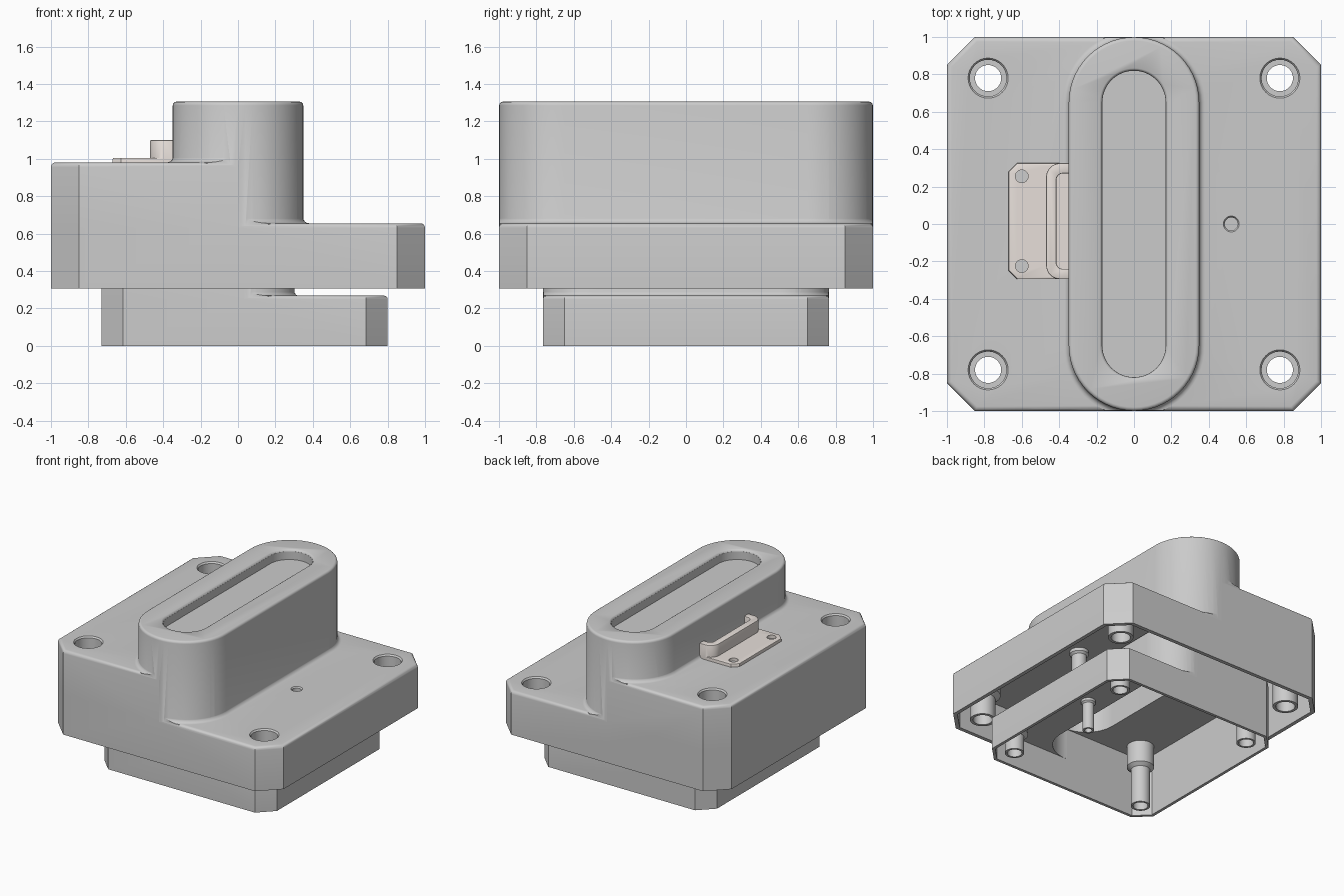
import bpy, bmesh
from math import sin, cos, pi

if "Cube" in bpy.data.objects:
    bpy.data.objects.remove(bpy.data.objects["Cube"])

T = 0.03                                  # wall thickness
H_RIGHT, H_LEFT, H_TOWER = 0.35, 0.675, 1.0


# ---------- outlines, each shrunk inward by d ----------
def octagon(d):
    h, c = 1 - d, 0.15 - 0.586 * d
    k = h - c
    return [(h, -k), (h, k), (k, h), (-k, h), (-h, k), (-h, -k), (-k, -h), (k, -h)]


def half_octagon(end):
    def outline(d):
        h, c = 1 - d, 0.15 - 0.586 * d
        k = h - c
        return [(end, -h), (end, h), (-k, h), (-h, k), (-h, -k), (-k, -h)]
    return outline


def stadium(radius, n=28):
    def outline(d):
        r = radius - d
        top = [(r * cos(pi * i / n), 0.65 + r * sin(pi * i / n)) for i in range(n + 1)]
        return top + [(-x, -y) for x, y in top]
    return outline


def circle(x, y, r, n=32):
    return lambda d: [(x + (r - d) * cos(2 * pi * i / n), y + (r - d) * sin(2 * pi * i / n)) for i in range(n)]


# ---------- helpers ----------
def loft(name, outline, profile):
    """Stack the outline at each (inset, z) of the profile and cap both ends."""
    bm = bmesh.new()
    rings = [[bm.verts.new((x, y, z)) for x, y in outline(d)] for d, z in profile]
    for a, b in zip(rings, rings[1:]):
        for i in range(len(a)):
            j = (i + 1) % len(a)
            bm.faces.new((a[i], a[j], b[j], b[i]))
    bm.faces.new(rings[0][::-1])
    bm.faces.new(rings[-1])
    bmesh.ops.recalc_face_normals(bm, faces=bm.faces)
    mesh = bpy.data.meshes.new(name)
    bm.to_mesh(mesh)
    bm.free()
    obj = bpy.data.objects.new(name, mesh)
    bpy.context.collection.objects.link(obj)
    return obj


def rounded(z0, z1, r=0.025, n=4):
    return [(0, z0)] + [(r - r * cos(pi / 2 * i / n), z1 - r + r * sin(pi / 2 * i / n)) for i in range(n + 1)]


def inset(z0, z1, d):
    return [(d, z0), (d, z1)]


def apply_modifiers(obj):
    dg = bpy.context.evaluated_depsgraph_get()
    mesh = bpy.data.meshes.new_from_object(obj.evaluated_get(dg))
    obj.modifiers.clear()
    obj.data = mesh


def boolean(obj, tool, op):
    tool.hide_render = True
    m = obj.modifiers.new("bool", 'BOOLEAN')
    m.operation, m.object, m.solver = op, tool, 'EXACT'
    apply_modifiers(obj)
    bpy.data.objects.remove(tool)


def smooth(obj):
    bpy.ops.object.select_all(action='DESELECT')
    obj.select_set(True)
    bpy.context.view_layer.objects.active = obj
    bpy.ops.object.shade_smooth_by_angle(angle=0.6)


# ---------- stepped housing with long rounded tower ----------
housing = loft("outer_housing", octagon, rounded(0, H_RIGHT))
boolean(housing, loft("left_block", half_octagon(0), rounded(0.02, H_LEFT)), 'UNION')
boolean(housing, loft("tower", stadium(0.349), rounded(0.03, H_TOWER, 0.02)), 'UNION')

# fillets around the tower foot
for h in (H_RIGHT, H_LEFT):
    f = 0.03
    cove = [(-f, h - 0.02)] + [(-f + f * sin(pi / 2 * i / 4), h + f - f * cos(pi / 2 * i / 4)) for i in range(4)]
    cove += [(0.002, h + f)]
    skirt = loft("tower_fillet", stadium(0.349), cove)
    outline = octagon if h == H_RIGHT else half_octagon(-0.003)
    boolean(skirt, loft("trim", outline, inset(-1, 2, 0.004)), 'INTERSECT')
    boolean(housing, skirt, 'UNION')

# recess in the tower top
floor = H_TOWER - 0.08
boolean(housing, loft("slot", stadium(0.17),
                      [(0.012, floor), (0, floor + 0.012), (0, 0.985), (-0.005, 0.995), (-0.018, 1.003), (-0.018, 1.1)]),
        'DIFFERENCE')

# hollow underside
boolean(housing, loft("c1", octagon, inset(-0.1, H_RIGHT - T, T)), 'DIFFERENCE')
boolean(housing, loft("c2", half_octagon(-T), inset(-0.12, H_LEFT - T, T)), 'DIFFERENCE')
boolean(housing, loft("c3", stadium(0.349), inset(-0.14, H_TOWER - T, T)), 'DIFFERENCE')
boolean(housing, loft("recess_wall", stadium(0.17), inset(floor - T, H_TOWER - T / 2, -0.028)), 'UNION')
boolean(housing, loft("slot_clear", stadium(0.17), inset(floor, H_TOWER + 0.1, 0.001)), 'DIFFERENCE')

# counterbored screw posts at the corners
for sx in (-1, 1):
    h, seat = (H_LEFT, 0.44) if sx < 0 else (H_RIGHT, 0.22)
    for sy in (-1, 1):
        x, y = 0.78 * sx, 0.78 * sy
        boolean(housing, loft("post", circle(x, y, 0.092),
                              [(0, 0), (0, seat - 0.05), (-0.038, seat - 0.02), (-0.038, h - T / 2)]), 'UNION')
        boolean(housing, loft("bore", circle(x, y, 0.07),
                              [(0, -0.1), (0, seat), (-0.028, seat), (-0.028, h - 0.012),
                               (-0.038, h + 0.001), (-0.038, h + 0.1)]), 'DIFFERENCE')

# small pin post on the low side
boolean(housing, loft("pin_post", circle(0.52, 0, 0.055),
                      [(0, 0), (0, 0.28), (-0.015, 0.295), (-0.015, H_RIGHT - T / 2)]), 'UNION')
boolean(housing, loft("pin_bore", circle(0.52, 0, 0.035),
                      [(0, -0.1), (0, H_RIGHT - 0.01), (-0.008, H_RIGHT + 0.001), (-0.008, 0.45)]), 'DIFFERENCE')
housing.location.z = 0.305
smooth(housing)

# ---------- smaller nested copy below ----------
inner = bpy.data.objects.new("inner_housing", housing.data)
bpy.context.collection.objects.link(inner)
inner.scale = (0.765,) * 3
inner.location = (0.035, 0, 0)

# ---------- pale bracket on the high side ----------
CY = 0.015


def plate(d):
    x0, x1, y, c = -0.67 + d, -0.34, 0.31 - d, 0.045
    return [(x1, CY - y), (x1, CY + y), (x0 + c, CY + y), (x0, CY + y - c), (x0, CY - y + c), (x0 + c, CY - y)]


def u_path(x, y, r):
    half = [(-0.34, y)] + [(x + r - r * sin(pi / 2 * i / 8), y - r + r * cos(pi / 2 * i / 8)) for i in range(9)]
    return [(a, CY + b) for a, b in half] + [(a, CY - b) for a, b in reversed(half)]


bracket = loft("bracket", plate, rounded(0.975, 1.005, 0.006, 2))
rib = loft("bracket_rib", lambda d: u_path(-0.47, 0.31, 0.075) + u_path(-0.415, 0.255, 0.035)[::-1],
           inset(0.985, 1.1, 0))
bev = rib.modifiers.new("bevel", 'BEVEL')
bev.width, bev.segments, bev.limit_method = 0.006, 2, 'ANGLE'
apply_modifiers(rib)
for s in (-1, 1):
    boolean(bracket, loft("screw_hole", circle(-0.6, CY + 0.24 * s, 0.034), inset(0.9, 1.2, 0)), 'DIFFERENCE')
boolean(bracket, rib, 'UNION')
pale = bpy.data.materials.new("pale")
pale.diffuse_color = (0.80, 0.74, 0.70, 1)
pale.use_nodes = True
pale.node_tree.nodes["Principled BSDF"].inputs["Base Color"].default_value = pale.diffuse_color
bracket.data.materials.clear()
bracket.data.materials.append(pale)
smooth(bracket)
